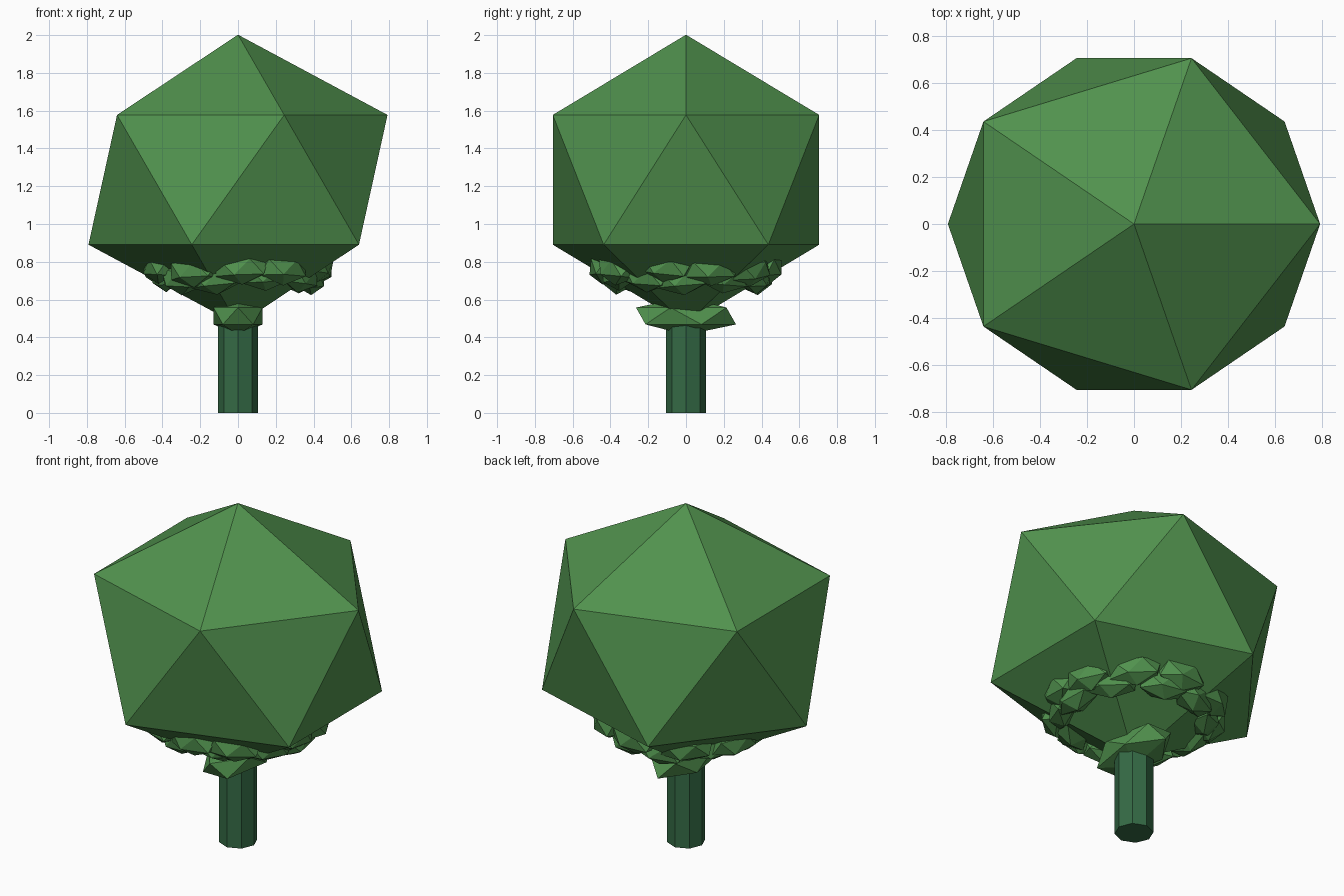
import bpy
import random
from math import pi, cos, sin

cube = bpy.data.objects.get("Cube")
if cube:
    bpy.data.objects.remove(cube, do_unlink=True)

random.seed(4)


def material(name, rgb):
    mat = bpy.data.materials.new(name)
    mat.use_nodes = True
    color = (*rgb, 1)
    mat.diffuse_color = color
    mat.node_tree.nodes["Principled BSDF"].inputs["Base Color"].default_value = color
    return mat


leaf_green = material("leaf green", (0.082, 0.287, 0.076))
trunk_green = material("trunk green", (0.035, 0.145, 0.06))


def faceted_ball(name, location, scale, rotation=(0, 0, 0)):
    bpy.ops.mesh.primitive_ico_sphere_add(subdivisions=1, radius=1, location=location, rotation=rotation)
    ball = bpy.context.object
    ball.name = name
    ball.scale = scale
    ball.data.materials.append(leaf_green)
    return ball


# Eight-sided trunk
bpy.ops.mesh.primitive_cylinder_add(vertices=8, radius=0.105, depth=0.54, location=(0, 0, 0.27))
trunk = bpy.context.object
trunk.name = "trunk"
trunk.data.materials.append(trunk_green)

# Large faceted crown
faceted_ball("crown", (0, 0, 1.234), (0.885, 0.829, 0.768))

# Flat leaf clump where the trunk meets the crown
faceted_ball("trunk_leaf_clump", (0, 0, 0.513), (0.296, 0.153, 0.1), (0, 0, -pi / 2))

# Two staggered rings of overlapping leaf clumps under the crown
for tier, (radius, height, count) in enumerate([(0.385, 0.725, 10), (0.435, 0.765, 10)]):
    for i in range(count):
        angle = 2 * pi * (i + 0.5 * tier) / count + random.uniform(-0.08, 0.08)
        faceted_ball(
            f"leaf_clump_{tier}_{i}",
            (radius * cos(angle), radius * sin(angle), height + random.uniform(-0.015, 0.015)),
            (0.16, 0.085, 0.09),
            (random.uniform(-0.12, 0.12), random.uniform(-0.12, 0.12), angle + pi / 2),
        )
